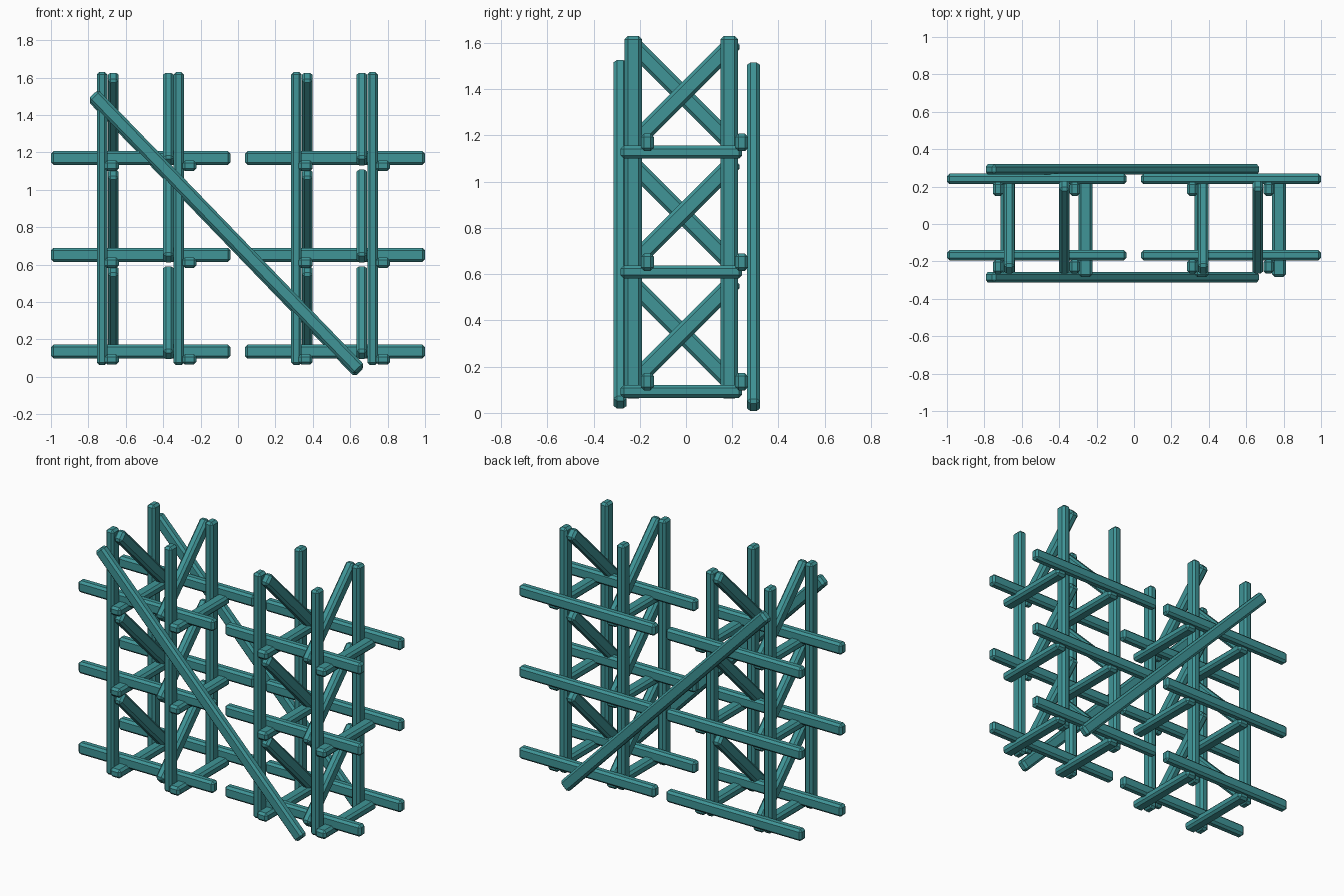
import bpy, bmesh
from mathutils import Vector, Matrix

if "Cube" in bpy.data.objects:
    bpy.data.objects.remove(bpy.data.objects["Cube"])

mat = bpy.data.materials.new("teal_timber")
mat.diffuse_color = (0.05, 0.30, 0.31, 1)
mat.use_nodes = True
mat.node_tree.nodes["Principled BSDF"].inputs["Base Color"].default_value = mat.diffuse_color


def beam(name, a, b, wide, side, w=0.075, t=0.056):
    """Chamfered timber from a to b; t is its thickness along the axis 'side', w across it."""
    a, b = Vector(a), Vector(b)
    z = (b - a).normalized()
    x = Vector(side)
    y = z.cross(x)
    bm = bmesh.new()
    bmesh.ops.create_cube(bm, size=1)
    bmesh.ops.scale(bm, vec=(t, w, (b - a).length), verts=bm.verts)
    bmesh.ops.bevel(bm, geom=bm.edges[:], offset=wide, segments=1, affect='EDGES')
    m = Matrix((x, y, z)).transposed().to_4x4()
    m.translation = (a + b) / 2
    bm.transform(m)
    bmesh.ops.recalc_face_normals(bm, faces=bm.faces[:])
    me = bpy.data.meshes.new(name)
    bm.to_mesh(me)
    bm.free()
    me.materials.append(mat)
    ob = bpy.data.objects.new(name, me)
    bpy.context.collection.objects.link(ob)


X, Y, Z = (1, 0, 0), (0, 1, 0), (0, 0, 1)
CH = 0.014
LEVELS = (0, 0.517, 1.035)

# upright x, cross beam x, brace x, brace leaning to the back (+1) or front (-1)
FRAMES = [(-0.727, -0.675, -0.667, -1), (-0.317, -0.26, -0.372, 1),
          (0.312, 0.362, 0.37, -1), (0.72, 0.775, 0.662, 1)]

for px, cx, bx, lean in FRAMES:
    # uprights
    for y in (-0.228, 0.187):
        beam("upright", (px, y, 0.062), (px, y, 1.63), CH, X)
    for z in LEVELS:
        # cross beams front to back
        beam("cross_beam", (cx, -0.283, 0.093 + z), (cx, 0.243, 0.093 + z), CH, Z)
        # diagonal braces between front and back uprights
        h = 0.231
        cy, cz = -0.017, 0.343 + z
        beam("side_brace", (bx, cy - lean * h, cz - h), (bx, cy + lean * h, cz + h), CH, X)

# long rails, two bays
for x0, x1 in ((-1, -0.04), (0.037, 1)):
    for y in (-0.167, 0.241):
        for z in LEVELS:
            beam("rail", (x0, y, 0.135 + z), (x1, y, 0.135 + z), CH, Y)

# long diagonals on front and back
for y, dz in ((-0.285, 0.004), (0.292, -0.007)):
    beam("long_diagonal", (0.65, y, 0.032 + dz), (-0.775, y, 1.506 + dz), CH, Y)
